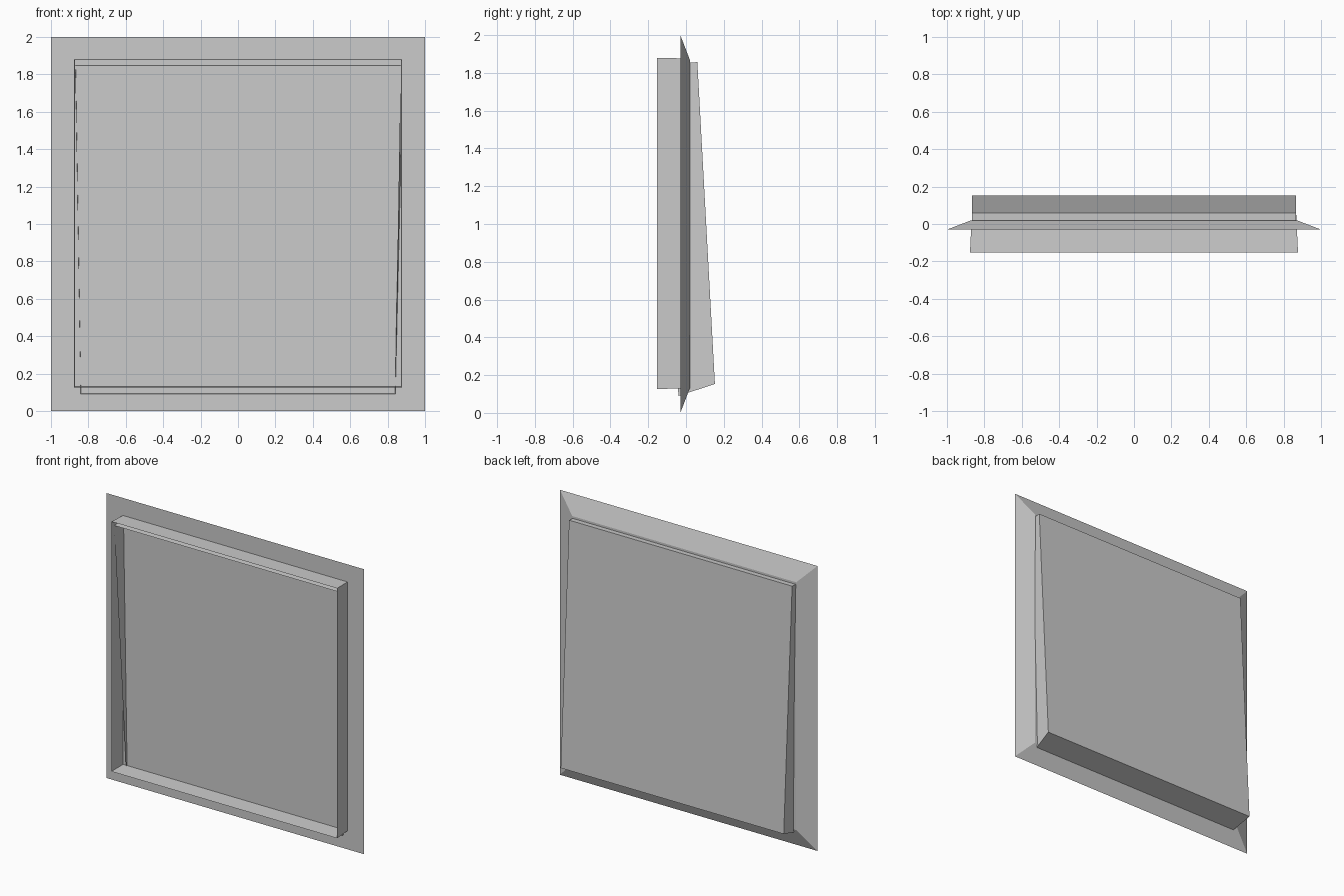
import bpy, bmesh

if "Cube" in bpy.data.objects:
    bpy.data.objects.remove(bpy.data.objects["Cube"])


def ring(y_bottom, y_top, half_bottom, half_top, z_bottom, z_top):
    """Four corners of a loop facing the front, possibly leaning or tapered."""
    return [(-half_bottom, y_bottom, z_bottom), (half_bottom, y_bottom, z_bottom),
            (half_top, y_top, z_top), (-half_top, y_top, z_top)]


def shell(name, front, back, cap_front, cap_back):
    """Join two loops with side walls and close the chosen ends."""
    bm = bmesh.new()
    a = [bm.verts.new(p) for p in front]
    b = [bm.verts.new(p) for p in back]
    for i in range(4):
        j = (i + 1) % 4
        bm.faces.new((a[j], a[i], b[i], b[j]))
    if cap_front:
        bm.faces.new(a)
    if cap_back:
        bm.faces.new(b[::-1])
    mesh = bpy.data.meshes.new(name)
    bm.to_mesh(mesh)
    bm.free()
    obj = bpy.data.objects.new(name, mesh)
    bpy.context.collection.objects.link(obj)
    return obj


# Square plate with wide bevels towards the back
shell("bevelled_plate",
      ring(-0.03, -0.03, 1.0, 1.0, 0.0, 2.0),
      ring(0.02, 0.02, 0.87, 0.87, 0.13, 1.87), True, True)

# Thin open rim standing out from the front
shell("front_rim",
      ring(-0.153, -0.153, 0.877, 0.877, 0.126, 1.88),
      ring(-0.03, -0.03, 0.871, 0.871, 0.13, 1.877), False, False)

# Leaning tray that pokes through the plate, open at the front
shell("leaning_back_tray",
      ring(-0.04, -0.13, 0.84, 0.87, 0.09, 1.845),
      ring(0.153, 0.06, 0.866, 0.866, 0.153, 1.857), False, True)
